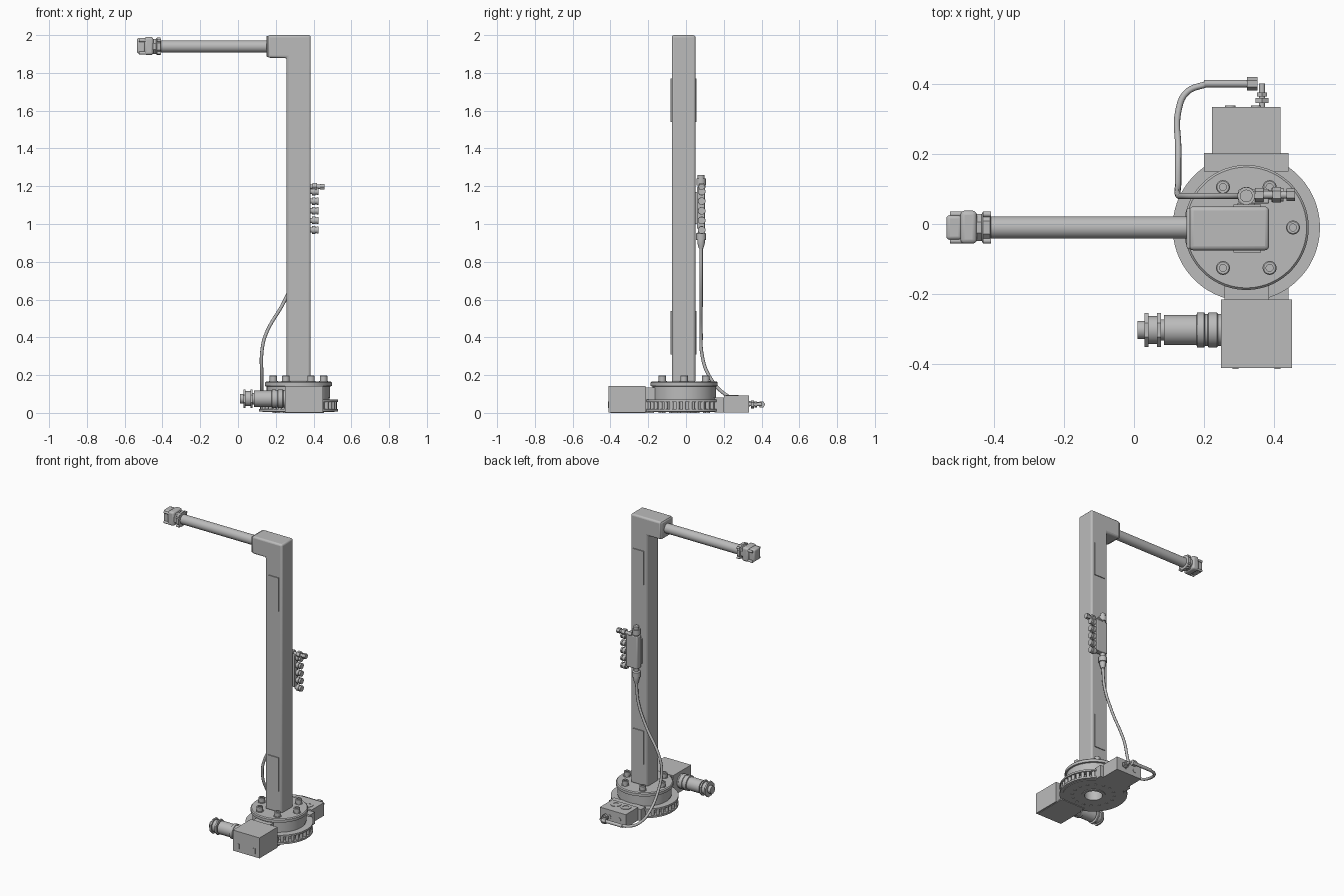
import bpy, bmesh, math
from mathutils import Vector

if "Cube" in bpy.data.objects:
    bpy.data.objects.remove(bpy.data.objects["Cube"])

steel = bpy.data.materials.new("grey_steel")
steel.use_nodes = True
GREY = (0.5, 0.5, 0.5, 1)
steel.diffuse_color = GREY
steel.node_tree.nodes["Principled BSDF"].inputs["Base Color"].default_value = GREY
AXES = {"x": Vector((1, 0, 0)), "y": Vector((0, 1, 0)), "z": Vector((0, 0, 1))}
CX, CY = 0.32, -0.01


def finish(name, bm, bevel=0, smooth=True):
    bmesh.ops.recalc_face_normals(bm, faces=bm.faces)
    me = bpy.data.meshes.new(name)
    bm.to_mesh(me)
    bm.free()
    ob = bpy.data.objects.new(name, me)
    bpy.context.collection.objects.link(ob)
    me.materials.append(steel)
    if bevel:
        mod = ob.modifiers.new("Bevel", "BEVEL")
        mod.width, mod.segments = bevel, 3
    if smooth:
        bpy.ops.object.select_all(action="DESELECT")
        ob.select_set(True)
        bpy.context.view_layer.objects.active = ob
        bpy.ops.object.shade_smooth_by_angle(angle=math.radians(35))
    return ob


def box(name, x, y, z, bevel=0):
    bm = bmesh.new()
    bmesh.ops.create_cube(bm, size=1)
    for v in bm.verts:
        v.co = [r[0] + (c + 0.5) * (r[1] - r[0]) for c, r in zip(v.co, (x, y, z))]
    return finish(name, bm, bevel, bool(bevel))


def lathe(name, origin, axis, profile, sides=32, closed=False):
    """Turn (distance along axis, radius) points about an axis."""
    bm = bmesh.new()
    turn = AXES["z"].rotation_difference(AXES[axis])
    rings = []
    for d, r in profile:
        rings.append([bm.verts.new(Vector(origin) + turn @ Vector(
            (r * math.cos(a), r * math.sin(a), d)))
            for a in (math.tau * (i + 0.5) / sides for i in range(sides))])
    pairs = list(zip(rings, rings[1:])) + ([(rings[-1], rings[0])] if closed else [])
    for a, b in pairs:
        for i in range(sides):
            j = (i + 1) % sides
            bm.faces.new((a[i], a[j], b[j], b[i]))
    if not closed:
        bm.faces.new(rings[0])
        bm.faces.new(rings[-1])
    return finish(name, bm)


def rod(name, origin, axis, length, radius, sides=24):
    return lathe(name, origin, axis, [(0, radius), (length, radius)], sides)


def ring(name, z0, z1, inner, outer):
    return lathe(name, (CX, CY, 0), "z",
                 [(z0, inner), (z0, outer), (z1, outer), (z1, inner)], 64, True)


def hose(name, points, radius):
    cu = bpy.data.curves.new(name, "CURVE")
    cu.dimensions = "3D"
    cu.bevel_depth, cu.bevel_resolution, cu.resolution_u = radius, 3, 8
    cu.use_fill_caps = True
    sp = cu.splines.new("BEZIER")
    sp.bezier_points.add(len(points) - 1)
    for p, co in zip(sp.bezier_points, points):
        p.co = co
        p.handle_left_type = p.handle_right_type = "AUTO"
    cu.materials.append(steel)
    ob = bpy.data.objects.new(name, cu)
    bpy.context.collection.objects.link(ob)


# Mast with its cantilever head, as one extruded profile
bm = bmesh.new()
outline = [(0.257, 0.16), (0.385, 0.16), (0.385, 2), (0.157, 2), (0.157, 1.88), (0.257, 1.88)]
front = bm.faces.new([bm.verts.new((x, -0.075, z)) for x, z in outline])
ext = bmesh.ops.extrude_face_region(bm, geom=[front])["geom"]
bmesh.ops.translate(bm, vec=(0, 0.125, 0), verts=[v for v in ext if isinstance(v, bmesh.types.BMVert)])
finish("mast", bm, 0.012)
box("head_end_plate", (0.15, 0.162), (-0.071, 0.046), (1.884, 1.996), 0.008)

# Access covers on both faces of the mast
for z in (0.31, 1.54):
    for side, y in (("front", (-0.081, -0.074)), ("back", (0.049, 0.056))):
        box(side + "_access_cover", (0.283, 0.362), y, (z, z + 0.23))

# Cantilever tube and its end clamp
rod("cantilever_tube", (-0.45, CY, 1.94), "x", 0.61, 0.032, 32)
box("clamp_jaw", (-0.535, -0.49), (-0.045, 0.025), (1.902, 1.985), 0.01)
box("clamp_body", (-0.495, -0.448), (-0.056, 0.038), (1.895, 1.99), 0.012)
lathe("clamp_collar", (-0.452, CY, 1.94), "x",
      [(0, 0.042), (0.018, 0.042), (0.022, 0.05), (0.042, 0.05), (0.044, 0.034)], 8)
for y in (-0.048, 0.028):
    for z in (1.905, 1.972):
        rod("clamp_screw", (-0.43, y, z), "x", 0.022, 0.008, 12)
        rod("clamp_rear_screw", (-0.525, y, z), "x", 0.04, 0.008, 12)

# Turntable: base plate, chain track, drum and flange
ring("base_plate", 0.004, 0.016, 0.075, 0.19)
ring("lower_track", 0.008, 0.02, 0.15, 0.21)
ring("upper_track", 0.058, 0.07, 0.12, 0.21)
ring("bearing_core", 0.016, 0.085, 0.075, 0.165)
ring("drum", 0.078, 0.14, 0.06, 0.168)
ring("centre_bushing", 0.0, 0.1, 0.056, 0.075)
lathe("top_flange", (CX, CY, 0), "z",
      [(0.138, 0.16), (0.142, 0.178), (0.16, 0.178), (0.166, 0.172)], 64)
for i in range(36):
    a = math.tau * i / 36
    rod("chain_roller", (CX + 0.193 * math.cos(a), CY + 0.193 * math.sin(a), 0.018),
        "z", 0.042, 0.011, 12)
for i in range(6):
    a = math.tau * i / 6
    at = (CX + 0.133 * math.cos(a), CY + 0.133 * math.sin(a), 0.164)
    rod("flange_washer", at, "z", 0.006, 0.024)
    lathe("flange_bolt", at, "z", [(0, 0.02), (0.032, 0.02), (0.035, 0.017),
                                  (0.035, 0.01), (0.022, 0.01)], 18)
for i in range(16):
    a = math.tau * (i + 0.5) / 16
    rod("base_screw", (CX + 0.13 * math.cos(a), CY + 0.13 * math.sin(a), 0), "z", 0.006, 0.009, 12)

# Drive gearbox and side motor
box("gearbox", (0.248, 0.45), (-0.41, -0.215), (0.002, 0.142))
box("gearbox_neck", (0.258, 0.385), (-0.22, -0.165), (0.004, 0.135))
box("gearbox_bottom_plate", (0.258, 0.44), (-0.40, -0.17), (0, 0.008))
for x in (0.28, 0.4):
    box("gearbox_vent", (x, x + 0.018), (-0.413, -0.409), (0.025, 0.06))
    rod("gearbox_foot_screw", (x + 0.01, -0.385, 0), "z", 0.01, 0.009, 12)
lathe("drive_motor", (0, -0.302, 0.075), "x",
      [(0.01, 0.026), (0.03, 0.026), (0.03, 0.04), (0.073, 0.04), (0.073, 0.03),
       (0.085, 0.03), (0.085, 0.043), (0.178, 0.043), (0.18, 0.05), (0.2, 0.05),
       (0.202, 0.046), (0.21, 0.046), (0.212, 0.05), (0.236, 0.05), (0.24, 0.046), (0.252, 0.046)])
for x in (0.03, 0.066):
    rod("motor_flange", (x, -0.302, 0.075), "x", 0.011, 0.052, 8)

# Rear valve block with two socket plugs
box("rear_bracket", (0.2, 0.44), (0.15, 0.202), (0.002, 0.082))
box("valve_block", (0.222, 0.418), (0.2, 0.334), (0.002, 0.092))
for x in (0.284, 0.358):
    ob = lathe("socket_plug", (x, 0.245, 0.09), "z",
               [(0, 0.034), (0.005, 0.034), (0.005, 0.02), (0.002, 0.02)], 24)
    rod("port_mark", (x - 0.01, 0.332, 0.045), "y", 0.005, 0.015)
rod("block_nipple", (0.365, 0.33, 0.045), "y", 0.07, 0.009)
rod("block_nut", (0.365, 0.345, 0.045), "y", 0.014, 0.021, 6)
rod("block_lock_nut", (0.365, 0.363, 0.045), "y", 0.012, 0.016, 6)
rod("elbow_nut", (0.322, 0.4, 0.045), "x", 0.03, 0.019, 6)
rod("hose_ferrule", (0.2, 0.4, 0.045), "x", 0.125, 0.011)

# Hose from the valve block up to the manifold
hose("supply_hose", [(0.21, 0.4, 0.045), (0.15, 0.375, 0.05), (0.126, 0.32, 0.058),
                     (0.126, 0.22, 0.09), (0.126, 0.12, 0.2), (0.126, 0.083, 0.32),
                     (0.145, 0.08, 0.41), (0.25, 0.08, 0.6), (0.305, 0.08, 0.74),
                     (0.32, 0.08, 0.88)], 0.009)

# Manifold on the back of the mast, ports facing the side
lathe("manifold_inlet", (0.32, 0.08, 0), "z",
      [(0.87, 0.012), (0.9, 0.02), (0.915, 0.02), (0.915, 0.026), (0.95, 0.026),
       (0.955, 0.016), (0.985, 0.016)], 18)
box("manifold_bar", (0.298, 0.385), (0.058, 0.1), (0.975, 1.195), 0.005)
box("manifold_mount", (0.295, 0.345), (0.048, 0.06), (1.0, 1.17))
lathe("manifold_cap", (0.32, 0.08, 0), "z",
      [(1.19, 0.016), (1.205, 0.016), (1.205, 0.025), (1.24, 0.025), (1.24, 0.018), (1.26, 0.018)], 18)
for i in range(5):
    z = 0.968 + i * 0.051
    lathe("port_fitting", (0.38, 0.083, z), "x",
          [(0, 0.014), (0.012, 0.014), (0.012, 0.021), (0.03, 0.021), (0.03, 0.016),
           (0.036, 0.016), (0.036, 0.02), (0.046, 0.02)], 12)
rod("outlet_stem", (0.34, 0.083, 1.197), "x", 0.115, 0.011)
for x, r in ((0.345, 0.02), (0.395, 0.022), (0.435, 0.018)):
    rod("outlet_nut", (x, 0.083, 1.197), "x", 0.024, r, 6)
